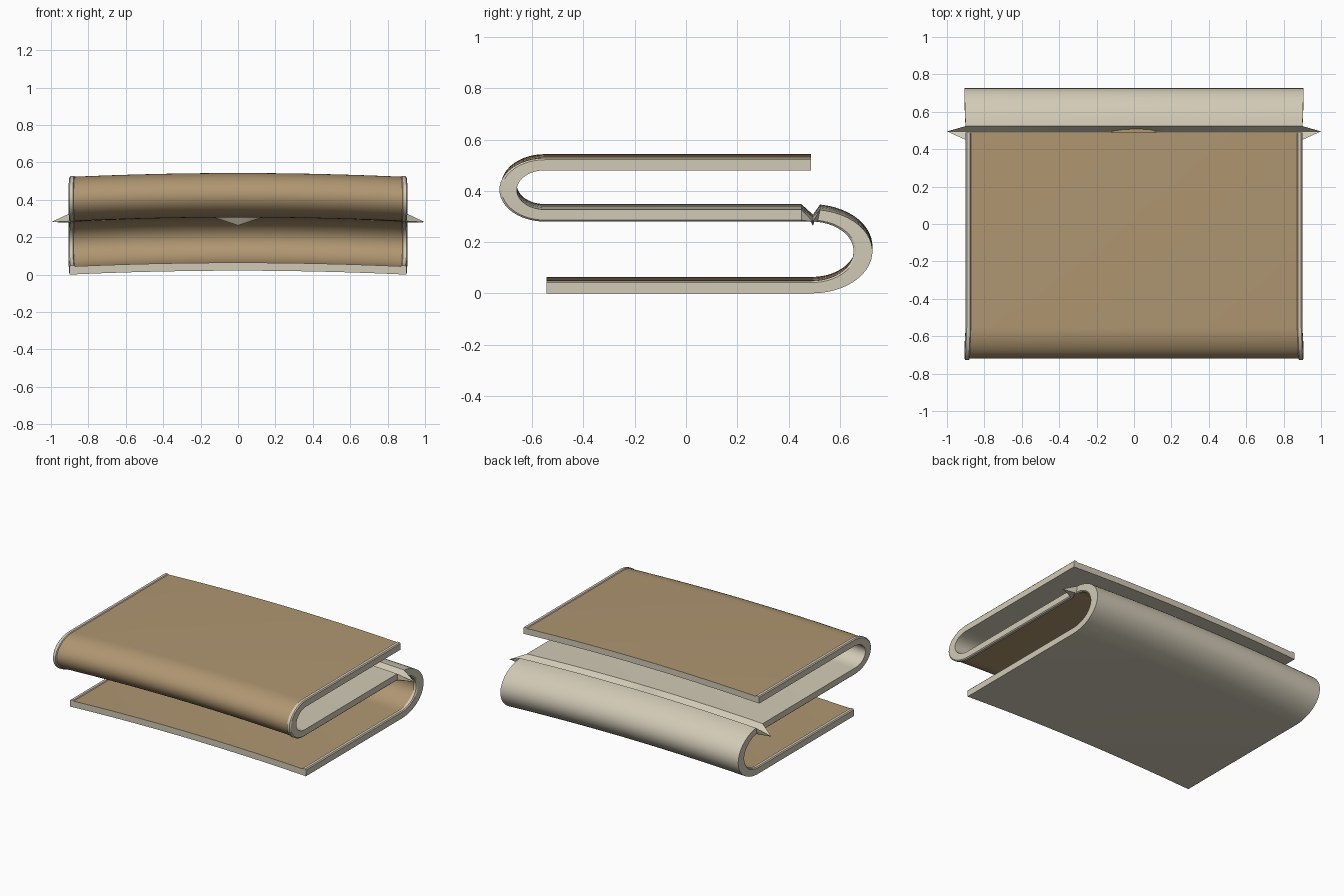
import bpy, bmesh, math

cube = bpy.data.objects.get("Cube")
if cube:
    bpy.data.objects.remove(cube)


def material(name, rgb):
    m = bpy.data.materials.new(name)
    m.use_nodes = True
    m.diffuse_color = (*rgb, 1)
    bsdf = next(n for n in m.node_tree.nodes if n.type == 'BSDF_PRINCIPLED')
    bsdf.inputs["Base Color"].default_value = (*rgb, 1)
    return m


BEIGE = material("pale beige", (0.64, 0.59, 0.47))
BROWN = material("warm brown", (0.43, 0.305, 0.165))

HALF = 0.9       # half width of the sheet
CROWN = 0.021    # rise of the middle over the edges
RIM = 1.13       # rim height relative to the brown face
STEPS = 24


def crown(x):
    return CROWN * (1 - min(1, (x / HALF) ** 2))


# Cross-section as (x, depth): beige face at 0, brown face at 1, rims above it
beige_half = [0.06, 0.13, 0.25, 0.4, 0.55, 0.7, 0.8, HALF]
brown_half = beige_half[:-1] + [0.872]
beige_xs = [-x for x in reversed(beige_half)] + [0] + beige_half
brown_xs = brown_half[::-1] + [0] + [-x for x in brown_half]
section = [(x, 0) for x in beige_xs]
section += [(HALF, RIM - 0.15), (HALF - 0.006, RIM), (0.876, RIM)]
first_brown = len(section)
section += [(x, 1) for x in brown_xs]
last_brown = len(section) - 1
section += [(-0.876, RIM), (-HALF + 0.006, RIM), (-HALF, RIM - 0.15)]


def ring(beige, brown, widen=1.0):
    pts = []
    for x, t in section:
        y = beige[0] + t * (brown[0] - beige[0])
        z = beige[1] + t * (brown[1] - beige[1]) + crown(x)
        pts.append((x * widen, y, z))
    return pts


def pinched_ring(y):
    # Flattened, widened seam whose two faces cross in the middle
    pts = []
    for x, t in section:
        z = 0.28 + crown(x) * 1.2
        if t == 0 and abs(x) < HALF:
            z += 0.015 * abs(x) / HALF - 0.042 * max(0, 1 - abs(x) / 0.13)
        reach = 1 / HALF if abs(x) > 0.89 else 1.03
        pts.append((x * reach, y, z))
    return pts


def ellipse(cy, cz, ry, rz, a):
    return (cy + ry * math.sin(a), cz + rz * math.cos(a))


# Path of the folded sheet, from the top layer down to the bottom layer
rings = [ring((0.488, 0.48), (0.488, 0.522))]
for i in range(STEPS + 1):
    a = math.pi * i / STEPS
    rings.append(ring(ellipse(-0.55, 0.4035, -0.11, 0.0765, a),
                      ellipse(-0.55, 0.4035, -0.17, 0.1185, a),
                      1 + 0.008 * math.sin(a)))
rings.append(ring((0.45, 0.327), (0.45, 0.285)))
rings.append(pinched_ring(0.495))
start = math.radians(8)
for i in range(STEPS + 1):
    a = start + (math.pi - start) * i / STEPS
    rings.append(ring(ellipse(0.49, 0.1635, 0.237, 0.1635, a),
                      ellipse(0.49, 0.164, 0.172, 0.121, a),
                      1 + 0.008 * math.sin(a)))
rings.append(ring((-0.545, 0), (-0.545, 0.043)))

# Skin the rings into one closed sheet
bm = bmesh.new()
loops = [[bm.verts.new(p) for p in r] for r in rings]
n = len(section)
for a, b in zip(loops, loops[1:]):
    for i in range(n):
        j = (i + 1) % n
        f = bm.faces.new((a[i], a[j], b[j], b[i]))
        f.material_index = int(first_brown <= i < last_brown)
bm.faces.new(loops[0])
bm.faces.new(loops[-1][::-1])
bmesh.ops.recalc_face_normals(bm, faces=bm.faces)

mesh = bpy.data.meshes.new("folded_sheet")
bm.to_mesh(mesh)
bm.free()
mesh.materials.append(BEIGE)
mesh.materials.append(BROWN)
sheet = bpy.data.objects.new("folded_sheet", mesh)
bpy.context.collection.objects.link(sheet)

bpy.ops.object.select_all(action='DESELECT')
sheet.select_set(True)
bpy.context.view_layer.objects.active = sheet
bpy.ops.object.shade_smooth_by_angle(angle=math.radians(30))
